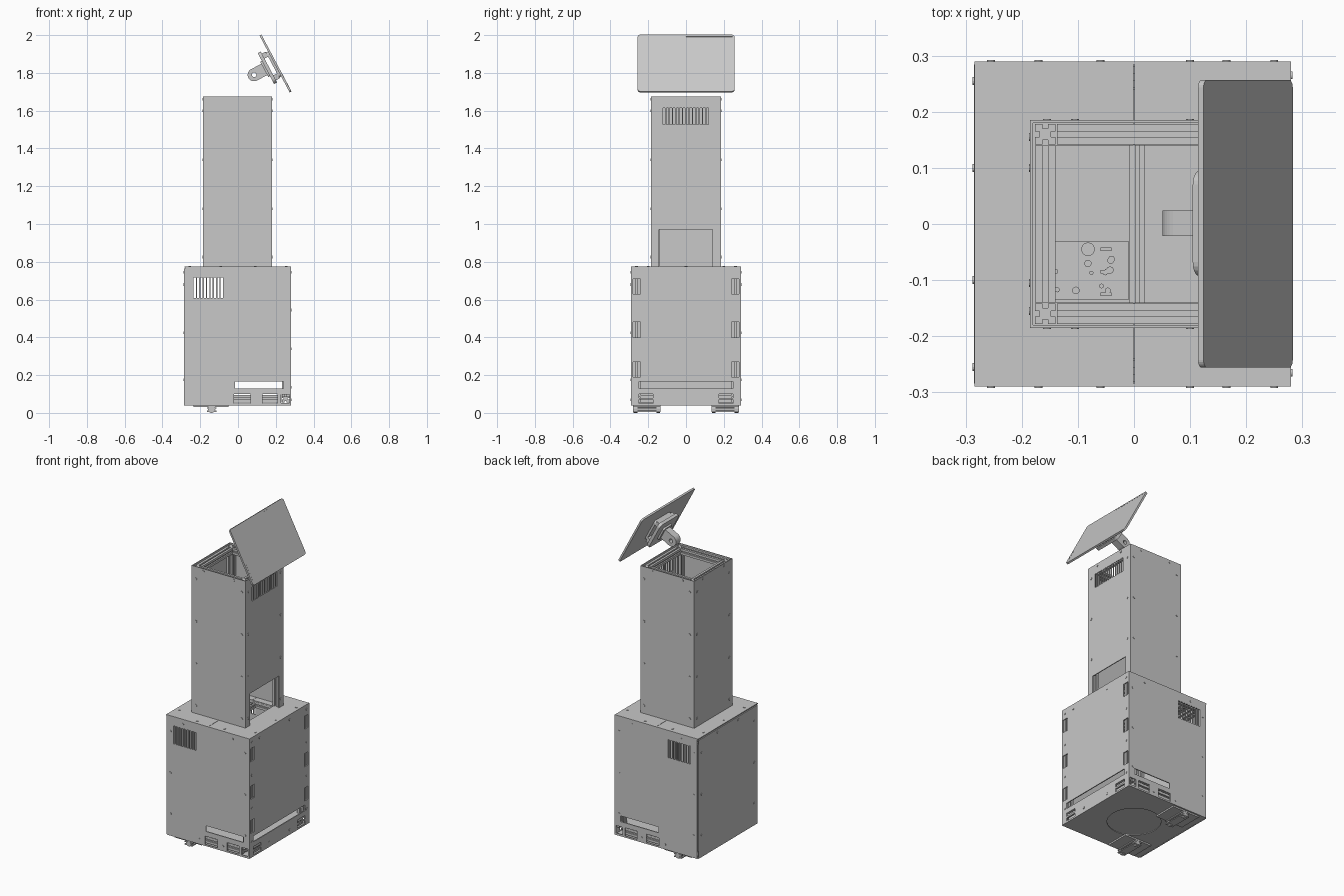
import bpy, bmesh, math, random
from mathutils import Matrix, Vector

if "Cube" in bpy.data.objects:
    bpy.data.objects.remove(bpy.data.objects["Cube"])

GREY = (0.58, 0.58, 0.58, 1)
grey = bpy.data.materials.new("light_grey_metal")
grey.diffuse_color = GREY
grey.use_nodes = True
grey.node_tree.nodes["Principled BSDF"].inputs["Base Color"].default_value = GREY

I = Matrix.Identity(4)
AX = {"x": Vector((1, 0, 0)), "y": Vector((0, 1, 0)), "z": Vector((0, 0, 1))}
UV = {"x": ("y", "z"), "y": ("x", "z"), "z": ("x", "y")}


def finish(name, bm, mat=I):
    bmesh.ops.recalc_face_normals(bm, faces=bm.faces)
    me = bpy.data.meshes.new(name)
    bm.to_mesh(me)
    bm.free()
    me.materials.append(grey)
    ob = bpy.data.objects.new(name, me)
    ob.matrix_world = mat
    bpy.context.collection.objects.link(ob)
    return ob


def thicken(bm, vec):
    out = bmesh.ops.extrude_face_region(bm, geom=bm.faces[:])["geom"]
    bmesh.ops.translate(bm, vec=vec, verts=[g for g in out if isinstance(g, bmesh.types.BMVert)])


def box(name, x, y, z, mat=I, radius=0):
    """Box from three (low, high) spans, with optional rounded corners around local z."""
    bm = bmesh.new()
    bmesh.ops.create_cube(bm, size=1)
    for v in bm.verts:
        v.co = [s[0] + (c + 0.5) * (s[1] - s[0]) for s, c in zip((x, y, z), v.co)]
    if radius:
        edges = [e for e in bm.edges if abs((e.verts[0].co - e.verts[1].co).normalized().z) > 0.9]
        bmesh.ops.bevel(bm, geom=edges, offset=radius, segments=5, affect="EDGES", profile=0.5)
    return finish(name, bm, mat)


def cylinder(name, axis, centre, radius, depth, sides=16):
    bm = bmesh.new()
    rot = Vector((0, 0, 1)).rotation_difference(AX[axis]).to_matrix().to_4x4()
    bmesh.ops.create_cone(bm, cap_ends=True, segments=sides, radius1=radius, radius2=radius,
                          depth=depth, matrix=Matrix.Translation(centre) @ rot)
    return finish(name, bm)


def panel(name, axis, at, thick, u, v, holes=(), screws=()):
    """Sheet with rectangular holes; its outer face lies at `at`, and it grows by `thick`."""
    a, b = (AX[k] for k in UV[axis])
    us = sorted({*u, *(t for h in holes for t in h[:2])})
    vs = sorted({*v, *(t for h in holes for t in h[2:])})
    bm = bmesh.new()
    for u0, u1 in zip(us, us[1:]):
        for v0, v1 in zip(vs, vs[1:]):
            cu, cv = (u0 + u1) / 2, (v0 + v1) / 2
            if any(h[0] < cu < h[1] and h[2] < cv < h[3] for h in holes):
                continue
            bm.faces.new([bm.verts.new(a * p + b * q + AX[axis] * at)
                          for p, q in ((u0, v0), (u1, v0), (u1, v1), (u0, v1))])
    bmesh.ops.remove_doubles(bm, verts=bm.verts, dist=1e-5)
    thicken(bm, AX[axis] * thick)
    finish(name, bm)
    for p, q in screws:
        cylinder(name + "_screw", axis, a * p + b * q + AX[axis] * at, 0.007, 0.005, 12)


def slots(u0, u1, v0, v1, count):
    pitch = (u1 - u0) / (count - 0.35)
    return [(u0 + i * pitch, u0 + (i + 0.65) * pitch, v0, v1) for i in range(count)]


def rail(name, axis, centre, length, h=0.02):
    """Square extrusion with a groove along each side."""
    side = [(h, -h), (h, -h * .25), (h * .55, -h * .25), (h * .55, h * .25), (h, h * .25)]
    a, b = (AX[k] for k in UV[axis])
    bm = bmesh.new()
    pts = []
    for k in range(4):
        for p, q in side:
            for _ in range(k):
                p, q = -q, p
            pts.append(bm.verts.new(Vector(centre) + a * p + b * q - AX[axis] * length / 2))
    bm.faces.new(pts)
    thicken(bm, AX[axis] * length)
    finish(name, bm)


def ring(name, outer, inner, vec, mat=I):
    """Plate with a hole, bridged between two matching loops."""
    bm = bmesh.new()
    o, i = ([bm.verts.new(p) for p in loop] for loop in (outer, inner))
    for k in range(len(o)):
        n = (k + 1) % len(o)
        bm.faces.new((o[k], o[n], i[n], i[k]))
    thicken(bm, Vector(vec))
    return finish(name, bm, mat)


# Base: front and back panels with vent, slot and windows
LOW, TOP, HIGH = 0.04, 0.775, 1.675
side_screws = [(x, z) for x in (-.255, .25) for z in (.175, .425, .68)]
side_screws += [(-.17, .745), (.165, .745), (-.06, .07), (.1, .07)]
side_holes = slots(-.235, -.08, .608, .718, 9)
side_holes += [(-.015, .24, .13, .165), (-.02, .065, .05, .1), (.13, .21, .05, .1), (.228, .272, .052, .098)]
for name, s in (("base_front_panel", -1), ("base_back_panel", 1)):
    panel(name, "y", s * .29, -s * .006, (-.278, .28), (LOW, TOP), side_holes, side_screws)

# Base: right hand panel with handle slots, and plain panel opposite
holes = [(-.25, .25, .13, .165)]
for s in (-1, 1):
    for z in (.67, .44, .23):
        holes.append((*sorted((s * .242, s * .28)), z - .04, z + .04))
    holes += [(*sorted((s * .175, s * .25)), z, z + .02) for z in (.05, .08)]
edge_screws = [(y, z) for y in (-.265, .265) for z in (.745, .545, .34, .135)]
edge_screws += [(-.19, .745), (.1, .745), (-.1, .07), (.1, .07)]
panel("base_slotted_side", "x", .28, -.006, (-.284, .284), (LOW, TOP), holes, edge_screws)
panel("base_plain_side", "x", -.285, .006, (-.284, .284), (LOW, TOP - .01), (),
      [(y, z) for y in (-.255, .255) for z in (.175, .425, .68)] + [(-.1, .745), (.1, .745)])

# Base: split top sheet around the column, floor and bottom
for name, u, h in (("base_top_left", (-.284, -.0008), (-.14, -.0008)),
                   ("base_top_right", (.0008, .28), (.0008, .14))):
    s = -1 if u[0] < -.1 else 1
    panel(name, "z", TOP, -.006, u, (-.29, .29), [(*h, -.14, .14)],
          [(s * .092, -.262), (s * .092, .262)] + [(s * .256, y) for y in (-.2, 0, .2)])
box("base_floor", (-.275, .274), (-.28, .28), (.1, .106))
angles = [math.tau * k / 32 for k in range(32)]
square = []
for t in angles:
    c, s = math.cos(t), math.sin(t)
    m = max(abs(c), abs(s))
    square.append((c / m * .278, s / m * .285, LOW))
ring("bottom_plate", square, [(.15 * math.cos(t), .15 * math.sin(t), LOW) for t in angles], (0, 0, .006))

# Base frame
for x in (-.257, .252):
    for y in (-.262, .262):
        rail("base_post", "z", (x, y, .41), .65)
    for z in (.075, .749):
        rail("base_cross_rail", "y", (x, 0, z), .48)
for y in (-.262, .262):
    for z in (.075, .749):
        rail("base_long_rail", "x", (0, y, z), .46)
rail("base_middle_rail", "y", (.006, 0, .745), .48, .014)

# Feet under the plain side
for s in (-1, 1):
    y = s * .207
    box("foot_mount", (-.235, -.05), (y - .073, y + .073), (.031, LOW))
    cylinder("foot_roller", "y", (-.14, y, .02), .014, .145, 20)
    for k in (-1, 1):
        cylinder("foot_flange", "y", (-.14, y + k * .06, .02), .02, .02, 20)
    for z in (.006, .022):
        box("foot_bar", (-.165, -.115), (y - .073, y + .073), (z, z + .006))

# Circuit board on the floor
random.seed(4)
box("circuit_board", (-.185, -.01), (-.135, -.03), (.112, .116))
for k in range(14):
    x, y = random.uniform(-.17, -.03), random.uniform(-.125, -.05)
    cylinder("board_capacitor", "z", (x, y, .12), random.uniform(.003, .007), .012, 10)
for y in (-.125, -.085, -.045):
    box("board_connector", (-.06, -.04), (y - .003, y + .003), (.116, .126))
cylinder("board_coil", "z", (-.082, -.045, .12), .012, .012, 20)

# Column panels
zs = (.825, 1.08, 1.34, 1.6)
col_screws = [(u, z) for u in (-.155, .155) for z in zs] + [(-.105, 1.66), (.1, 1.66)]
for name, s in (("column_front_panel", -1), ("column_back_panel", 1)):
    panel(name, "y", s * .185, -s * .005, (-.18, .175), (TOP, HIGH), (), col_screws)
panel("column_plain_side", "x", -.185, .005, (-.185, .185), (TOP, HIGH), (), col_screws)
panel("column_vented_side", "x", .18, -.005, (-.185, .185), (TOP, HIGH),
      slots(-.122, .12, 1.528, 1.615, 14) + [(-.143, .14, TOP, .97)], col_screws)

# Column frame
for x in (-.158, .153):
    for y in (-.16, .16):
        rail("column_post", "z", (x, y, 1.222), .89, .0185)
    rail("column_cross_rail", "y", (x, 0, 1.648), .28, .0185)
    rail("column_foot_rail", "y", (x, 0, .749), .46, .0185)
for y in (-.16, .16):
    rail("column_long_rail", "x", (-.002, y, 1.648), .27, .0185)
    rail("column_foot_long_rail", "x", (-.002, y, .749), .27, .0185)

# Tilted screen; local x runs across, local y up the slope, local z out of the glass
up = Vector((-.16, 0, .302)).normalized()
out = AX["y"].cross(up)
tilt = Matrix((AX["y"], up, out)).transposed().to_4x4()
tilt.translation = (.199, 0, 1.85)
box("screen", (-.256, .257), (-.17, .17), (-.006, .005), tilt, .014)
box("screen_rim_top", (.0, .245), (.157, .159), (.005, .0056), tilt)
box("screen_rim_bottom", (-.245, -.243), (-.14, -.05), (.005, .0056), tilt)

# Screen bracket
box("bracket_pad", (-.075, .075), (-.075, .075), (-.018, -.006), tilt, .015)
for s in (-1, 1):
    box("bracket_standoff", (-.075, .075), sorted((s * .05, s * .08)), (-.042, -.018), tilt)
box("bracket_plate", (-.093, .095), (-.092, .092), (-.058, -.04), tilt, .025)
box("bracket_boss", (-.04, .04), (-.045, .045), (-.068, -.058), tilt, .01)
R = .034
lug, eye = [], []
for t in angles:
    c, s = math.cos(t), math.sin(t)
    lug.append((-.021, R * c, -.129 + (R * s if s < 1e-6 else .064)))
    eye.append((-.021, .012 * c, -.129 + .012 * s))
ring("bracket_lug", lug, eye, (.045, 0, 0), tilt)
